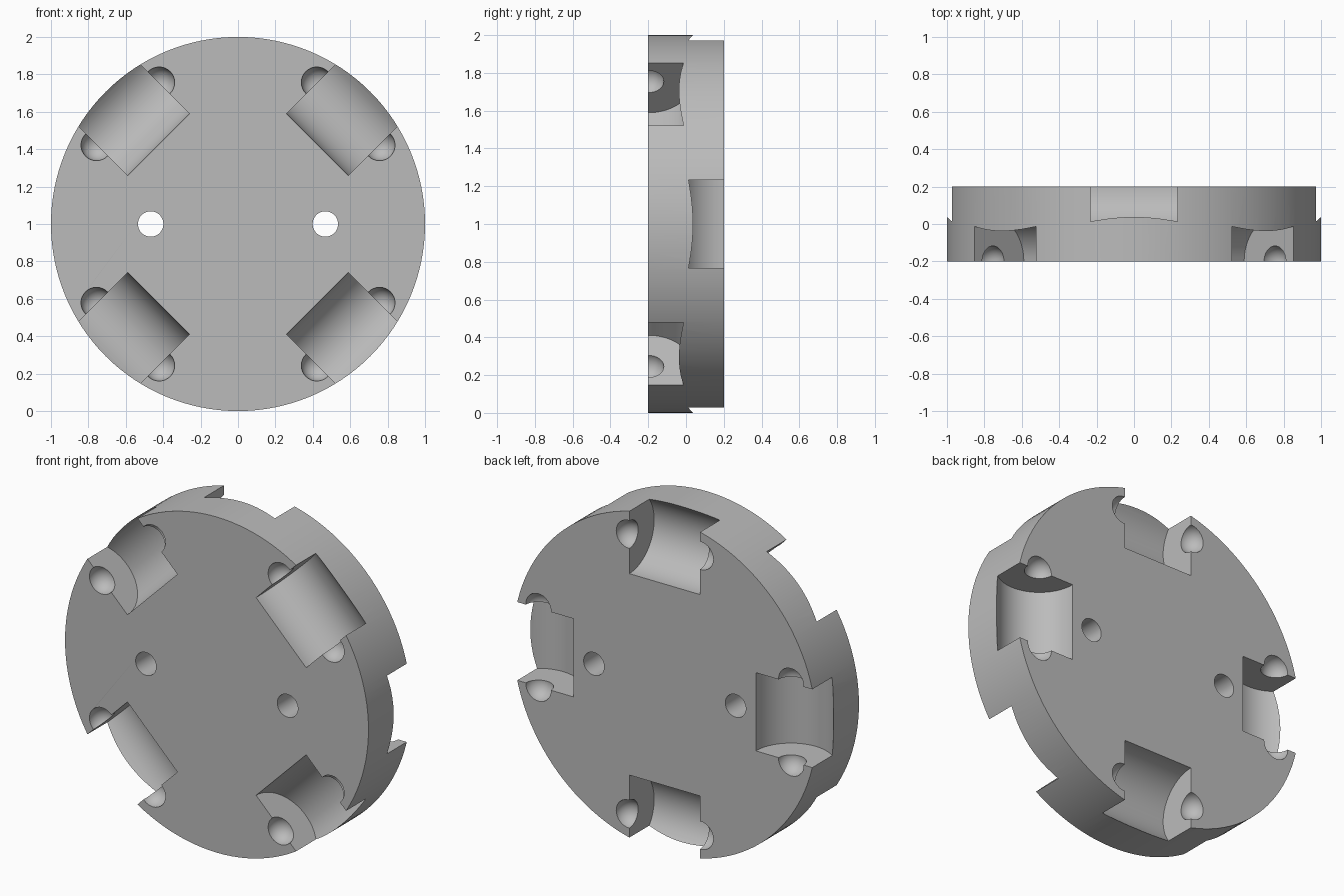
import bpy
from math import pi, radians
from mathutils import Matrix

cube = bpy.data.objects.get("Cube")
if cube:
    bpy.data.objects.remove(cube)

HALF = 0.2        # half thickness of the disc
SEAT_R = 0.833    # distance of each roller seat from the centre
ROLLER = 0.233    # roller radius and half length
SOCKET = 0.083    # radius of the axle-end sockets
CENTRE = Matrix.Translation((0, 0, 1))

grey = bpy.data.materials.new("grey")
grey.use_nodes = True
grey.diffuse_color = (0.5, 0.5, 0.5, 1)
grey.node_tree.nodes["Principled BSDF"].inputs["Base Color"].default_value = (0.5, 0.5, 0.5, 1)


def cylinder(name, radius, depth, matrix, sides):
    bpy.ops.mesh.primitive_cylinder_add(vertices=sides, radius=radius, depth=depth)
    obj = bpy.context.object
    obj.name = name
    obj.data.transform(matrix)
    return obj


def ball(name, radius, matrix):
    bpy.ops.mesh.primitive_uv_sphere_add(segments=32, ring_count=16, radius=radius)
    obj = bpy.context.object
    obj.name = name
    obj.data.transform(matrix)
    return obj


def cut(target, cutter):
    cutter.hide_render = True
    mod = target.modifiers.new("cut", 'BOOLEAN')
    mod.operation = 'DIFFERENCE'
    mod.solver = 'EXACT'
    mod.object = cutter
    bpy.context.view_layer.objects.active = target
    bpy.ops.object.modifier_apply(modifier=mod.name)
    bpy.data.objects.remove(cutter)


# Disc standing upright with its axis along y
facing = CENTRE @ Matrix.Rotation(pi / 2, 4, 'X')
disc = cylinder("wheel_disc", 1, 2 * HALF, facing, 128)
disc.data.materials.append(grey)

# Roller seats: front ones on the diagonals, back ones on the main axes
for y, start in ((-HALF, 45), (HALF, 0)):
    for i in range(4):
        place = (CENTRE @ Matrix.Rotation(radians(start + 90 * i), 4, 'Y')
                 @ Matrix.Translation((SEAT_R, y, 0)))
        cut(disc, cylinder("roller_cutter", ROLLER, 2 * ROLLER, place, 64))
        # Round sockets for the axle ends
        for side in (-1, 1):
            socket = place @ Matrix.Translation((0, 0, side * (ROLLER + 0.004)))
            cut(disc, ball("socket_cutter", SOCKET, socket))

# Mounting holes through the disc
for x in (-0.467, 0.467):
    cut(disc, cylinder("hole_cutter", 0.068, 1, Matrix.Translation((x, 0, 0)) @ facing, 48))

bpy.ops.object.select_all(action='DESELECT')
disc.select_set(True)
bpy.context.view_layer.objects.active = disc
bpy.ops.object.shade_smooth_by_angle(angle=radians(30))
